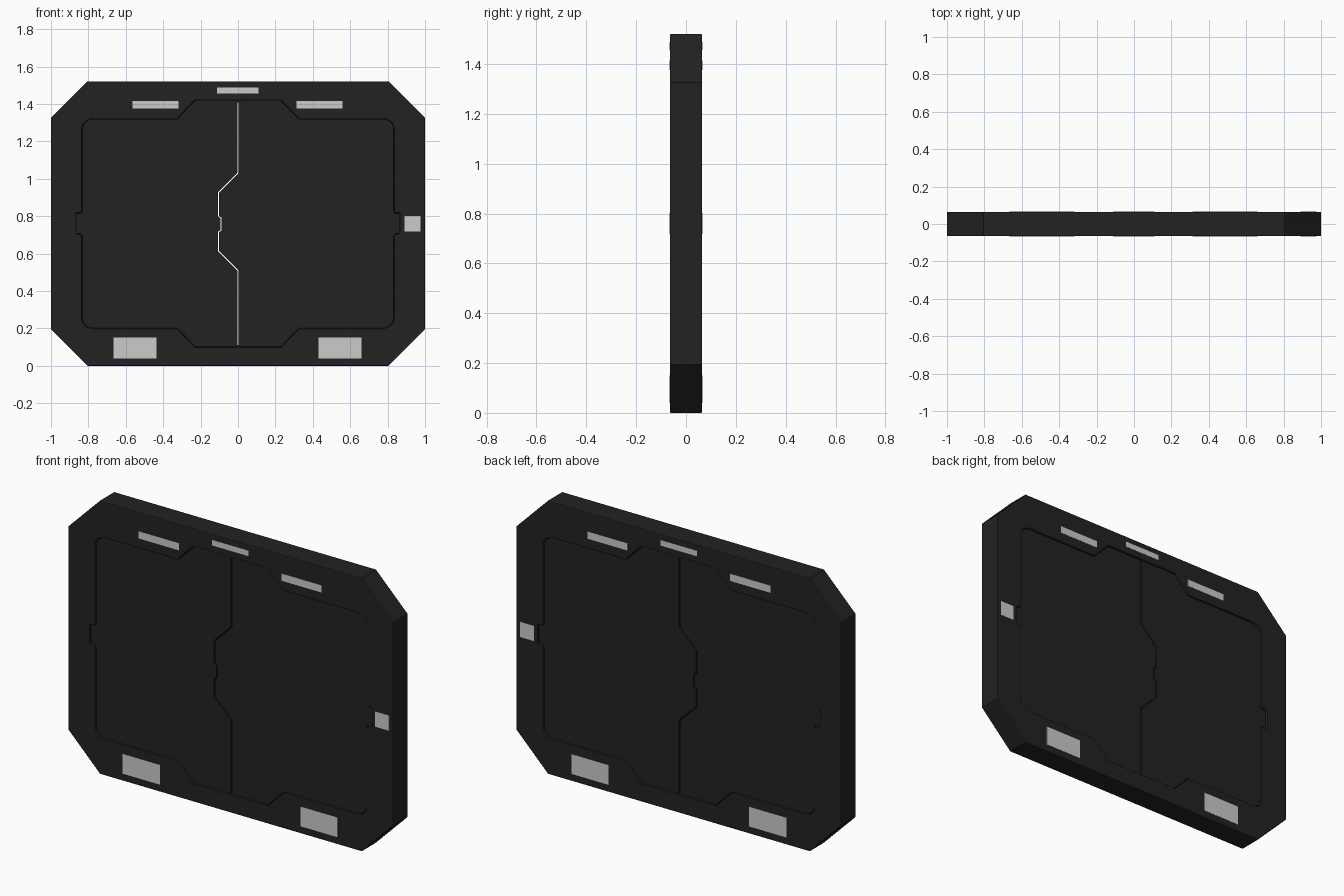
import bpy, bmesh, math
from mathutils import Vector

if "Cube" in bpy.data.objects:
    bpy.data.objects.remove(bpy.data.objects["Cube"])

MID = 0.76     # height of the door centre line
DEPTH = 0.065  # half thickness of the frame


def material(name, value, rough=0.6):
    mat = bpy.data.materials.new(name)
    mat.use_nodes = True
    color = (value, value, value, 1)
    mat.diffuse_color = color
    shader = mat.node_tree.nodes["Principled BSDF"]
    shader.inputs["Base Color"].default_value = color
    shader.inputs["Roughness"].default_value = rough
    return mat


dark = material("charcoal metal", 0.016)
white = material("label white", 0.6)


def plate(name, loops, y0, y1, mat, bevel=0.0):
    """Fill x-z outlines (first is outer, others are holes), extrude along y."""
    bm = bmesh.new()
    edges = []
    for loop in loops:
        verts = [bm.verts.new((x, y0, z)) for x, z in loop]
        edges += [bm.edges.new((v, verts[i - 1])) for i, v in enumerate(verts)]
    bmesh.ops.triangle_fill(bm, use_beauty=True, use_dissolve=False, edges=edges)
    result = bmesh.ops.extrude_face_region(bm, geom=bm.faces[:], use_keep_orig=True)
    moved = [g for g in result["geom"] if isinstance(g, bmesh.types.BMVert)]
    bmesh.ops.translate(bm, verts=moved, vec=(0, y1 - y0, 0))
    bmesh.ops.recalc_face_normals(bm, faces=bm.faces[:])
    mesh = bpy.data.meshes.new(name)
    bm.to_mesh(mesh)
    bm.free()
    mesh.materials.append(mat)
    obj = bpy.data.objects.new(name, mesh)
    bpy.context.collection.objects.link(obj)
    if bevel:
        mod = obj.modifiers.new("edge bevel", "BEVEL")
        mod.width = bevel
        mod.segments = 2
        mod.limit_method = "ANGLE"
        mod.angle_limit = math.radians(60)
    return obj


def inset(loop, d):
    """Move a counter-clockwise outline inward by d with mitred corners."""
    out = []
    pts = [Vector(p) for p in loop]
    for i, p in enumerate(pts):
        a = (p - pts[i - 1]).normalized()
        b = (pts[(i + 1) % len(pts)] - p).normalized()
        na, nb = Vector((-a.y, a.x)), Vector((-b.y, b.x))
        out.append(tuple(p + (na + nb) * d / (1 + na.dot(nb))))
    return out


def arc(cx, cz, r, start, steps=6):
    angles = [math.radians(start + 90 * i / steps) for i in range(steps + 1)]
    return [(cx + r * math.cos(a), cz + r * math.sin(a)) for a in angles]


def mirror(points):
    return [(-x, z) for x, z in reversed(points)]


def rect(x0, x1, z0, z1):
    return [(x0, z0), (x1, z0), (x1, z1), (x0, z1)]


# Opening outline: lower quarter, mirrored to the upper half
quarter = [(0, 0.1), (0.23, 0.1), (0.325, 0.198)]
quarter += arc(0.775, 0.258, 0.06, -90)
quarter += [(0.835, 0.697), (0.842, 0.703), (0.862, 0.703), (0.868, 0.709)]
half = quarter + [(x, 2 * MID - z) for x, z in reversed(quarter)]
opening = half + mirror(half[1:-1])

# Outer frame with clipped corners
right_edge = [(0.805, 0), (1, 0.195), (1, 1.325), (0.805, 1.52)]
plate("frame", [right_edge + mirror(right_edge), opening],
      -DEPTH, DEPTH, dark, 0.005)

# Seal strip closing the groove between frame and doors
plate("seal_strip", [inset(opening, -0.01), inset(opening, 0.012)],
      -0.04, 0.04, dark)

# Two interlocking door leaves with a stepped seam and a small latch notch
seam = [(0, 1.03), (-0.105, 0.925), (-0.105, 0.8), (-0.09, 0.79),
        (-0.09, 0.725), (-0.105, 0.715), (-0.105, 0.615), (0, 0.51)]
leaves = {"left_door": half + seam,
          "right_door": mirror(half) + list(reversed(seam))}
for name, outline in leaves.items():
    plate(name, [inset(outline, 0.0025)], -0.058, 0.058, dark, 0.004)

# Pale labels on both faces
labels = {
    "upper_right_label": rect(-0.565, -0.318, 1.375, 1.415),
    "upper_left_label": rect(0.313, 0.56, 1.375, 1.415),
    "top_label": rect(-0.113, 0.11, 1.457, 1.488),
    "side_label": rect(0.89, 0.977, 0.717, 0.802),
    "lower_right_label": rect(-0.665, -0.435, 0.04, 0.15),
    "lower_left_label": rect(0.43, 0.66, 0.04, 0.15),
}
for name, outline in labels.items():
    for side, sign in (("front", -1), ("back", 1)):
        plate(f"{side}_{name}", [outline],
              sign * (DEPTH - 0.003), sign * (DEPTH + 0.001), white)
